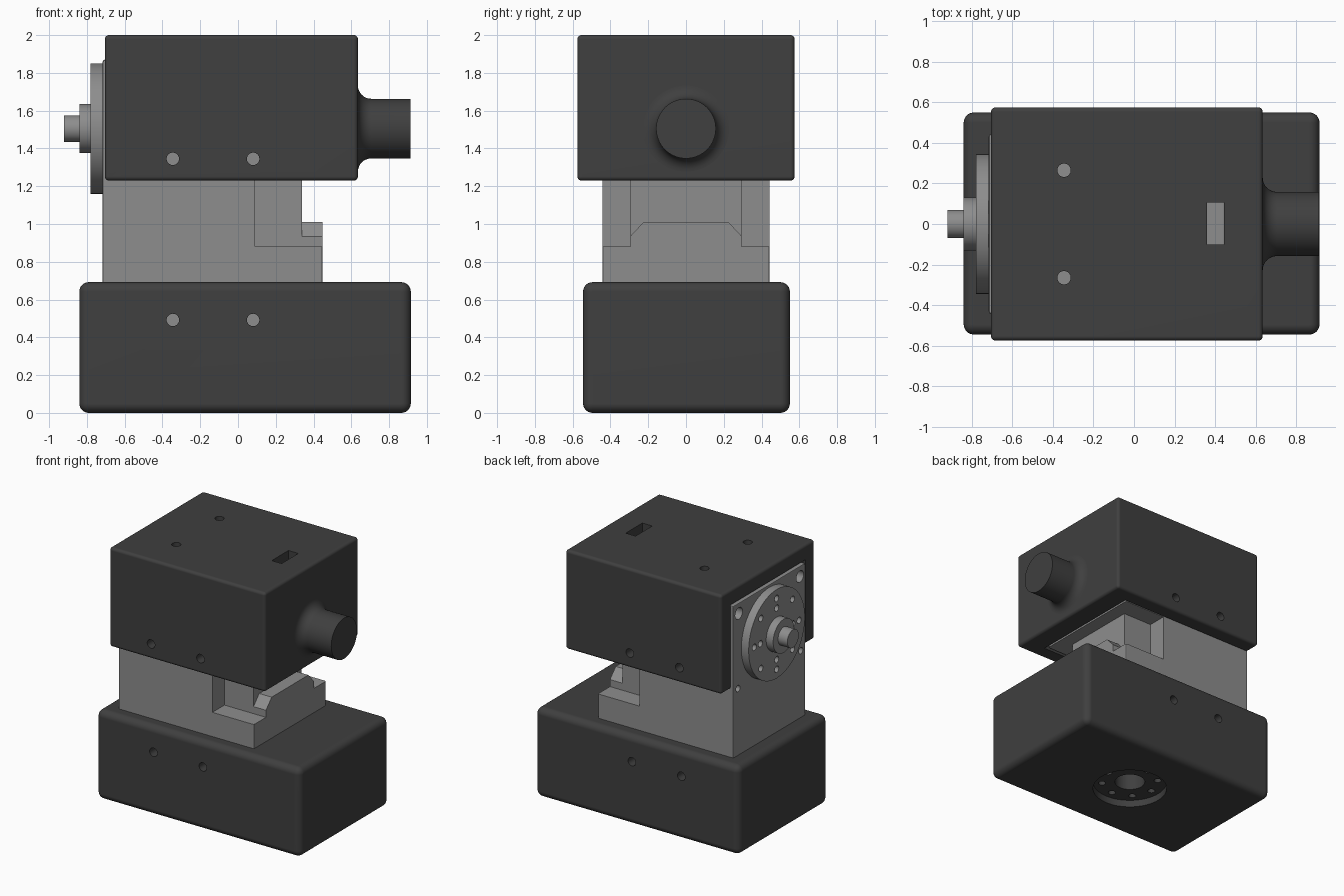
import bpy, bmesh, math
from mathutils import Matrix, Vector

if "Cube" in bpy.data.objects:
    bpy.data.objects.remove(bpy.data.objects["Cube"])

def material(name, v):
    m = bpy.data.materials.new(name)
    m.diffuse_color = (v, v, v, 1)
    m.use_nodes = True
    m.node_tree.nodes["Principled BSDF"].inputs["Base Color"].default_value = m.diffuse_color
    return m

DARK = material("dark_plastic", 0.05)
METAL = material("grey_metal", 0.27)
ROT = {'x': Matrix.Rotation(math.pi / 2, 4, 'Y'),
       'y': Matrix.Rotation(math.pi / 2, 4, 'X'),
       'z': Matrix.Identity(4)}

def add_box(bm, x0, x1, y0, y1, z0, z1):
    c = Matrix.Translation(((x0 + x1) / 2, (y0 + y1) / 2, (z0 + z1) / 2))
    s = Matrix.Diagonal((x1 - x0, y1 - y0, z1 - z0, 1))
    bmesh.ops.create_cube(bm, size=1, matrix=c @ s)

def add_cyl(bm, axis, centre, r, length, n=32):
    bmesh.ops.create_cone(bm, cap_ends=True, segments=n, radius1=r, radius2=r,
                          depth=length, matrix=Matrix.Translation(centre) @ ROT[axis])

def make(name, bm, mat=None):
    bmesh.ops.recalc_face_normals(bm, faces=bm.faces)
    me = bpy.data.meshes.new(name)
    bm.to_mesh(me)
    bm.free()
    ob = bpy.data.objects.new(name, me)
    bpy.context.collection.objects.link(ob)
    if mat:
        me.materials.append(mat)
    return ob

def rounded_box(name, dims, r, seg, mat):
    bm = bmesh.new()
    add_box(bm, *dims)
    bmesh.ops.bevel(bm, geom=bm.edges[:], offset=r, segments=seg,
                    profile=0.5, affect='EDGES')
    return make(name, bm, mat)

def cut(ob, bm):
    cutter = make("cutter", bm)
    cutter.hide_render = True
    mod = ob.modifiers.new("cut", 'BOOLEAN')
    mod.operation, mod.solver, mod.object = 'DIFFERENCE', 'EXACT', cutter
    bpy.context.view_layer.objects.active = ob
    bpy.ops.object.modifier_apply(modifier=mod.name)
    bpy.data.objects.remove(cutter)

def finish(ob):
    bpy.ops.object.select_all(action='DESELECT')
    ob.select_set(True)
    bpy.context.view_layer.objects.active = ob
    bpy.ops.object.shade_smooth_by_angle(angle=math.radians(30))
    wn = ob.modifiers.new("normals", 'WEIGHTED_NORMAL')
    wn.keep_sharp = True

def side_holes(bm, z):
    for x in (-0.345, 0.08):
        for s in (-1, 1):
            add_cyl(bm, 'y', (x, s * 0.53, z), 0.033, 0.2)

# Base housing: pocket for the body, side screw holes, recessed output below
base = rounded_box("base_housing", (-0.84, 0.915, -0.545, 0.55, 0, 0.692), 0.05, 6, DARK)
bm = bmesh.new()
side_holes(bm, 0.492)
add_cyl(bm, 'z', (0.04, 0, 0), 0.27, 0.11, 48)
cut(base, bm)
bm = bmesh.new()
add_cyl(bm, 'z', (0.04, 0, 0.1), 0.11, 0.36)
for i in range(8):
    a = i * math.pi / 4
    add_cyl(bm, 'z', (0.04 + 0.205 * math.cos(a), 0.205 * math.sin(a), 0.08), 0.027, 0.14, 16)
cut(base, bm)
finish(base)

# Metal body with stepped notches at the right end
body = rounded_box("servo_body", (-0.717, 0.447, -0.443, 0.443, 0.35, 1.87), 0.012, 2, METAL)
bm = bmesh.new()
add_box(bm, 0.09, 0.6, 0.295, 0.6, 0.88, 1.237)
add_box(bm, 0.09, 0.6, -0.6, -0.295, 0.88, 1.237)
cut(body, bm)
bm = bmesh.new()
profile = [(-0.32, 0.908), (-0.225, 1.01), (0.225, 1.01), (0.32, 0.908),
           (0.32, 1.237), (-0.32, 1.237)]
face = bm.faces.new([bm.verts.new((0.34, y, z)) for y, z in profile])
ext = bmesh.ops.extrude_face_region(bm, geom=[face])
bmesh.ops.translate(bm, vec=(0.3, 0, 0),
                    verts=[v for v in ext['geom'] if isinstance(v, bmesh.types.BMVert)])
cut(body, bm)
bm = bmesh.new()
for s in (-1, 1):
    add_cyl(bm, 'x', (-0.717, s * 0.375, 1.79), 0.045, 0.16)
    add_cyl(bm, 'x', (-0.717, s * 0.385, 1.21), 0.025, 0.16)
cut(body, bm)
finish(body)

# Upper cover, open at the left and below
cover = rounded_box("upper_cover", (-0.705, 0.635, -0.575, 0.575, 1.23, 2.0), 0.022, 6, DARK)
bm = bmesh.new()
add_box(bm, -0.9, 0.47, -0.46, 0.46, 1.1, 1.885)
cut(cover, bm)
bm = bmesh.new()
side_holes(bm, 1.345)
for y in (-0.265, 0.265):
    add_cyl(bm, 'z', (-0.345, y, 1.95), 0.033, 0.2)
add_box(bm, 0.36, 0.445, -0.1, 0.105, 1.8, 2.1)
cut(cover, bm)
finish(cover)

def revolve_x(name, pts, z, mat):
    bm = bmesh.new()
    vs = [bm.verts.new((x, 0, z + r)) for x, r in pts]
    es = [bm.edges.new(p) for p in zip(vs, vs[1:])]
    bmesh.ops.spin(bm, geom=vs + es, cent=(0, 0, z), axis=(1, 0, 0),
                   angle=2 * math.pi, steps=64)
    bmesh.ops.remove_doubles(bm, verts=bm.verts, dist=1e-4)
    return make(name, bm, mat)

# Cable outlet with a fillet where it meets the cover
R = 0.07
pts = [(0.62, 0), (0.62, 0.158 + R)]
for i in range(9):
    a = i / 8 * math.pi / 2
    pts.append((0.635 + R * (1 - math.cos(a)), 0.158 + R * (1 - math.sin(a))))
pts += [(0.912, 0.158), (0.912, 0)]
finish(revolve_x("cable_outlet", pts, 1.505, DARK))

# Output horn and stepped shaft on the left
horn = revolve_x("output_horn", [(-0.70, 0), (-0.70, 0.345), (-0.78, 0.345), (-0.78, 0.13),
                                 (-0.84, 0.13), (-0.84, 0.07), (-0.92, 0.07), (-0.92, 0)],
                 1.505, METAL)
bm = bmesh.new()
for n, r in ((8, 0.275), (4, 0.2)):
    for i in range(n):
        a = i * 2 * math.pi / n
        add_cyl(bm, 'x', (-0.78, r * math.cos(a), 1.505 + r * math.sin(a)), 0.025, 0.12, 16)
cut(horn, bm)
finish(horn)
